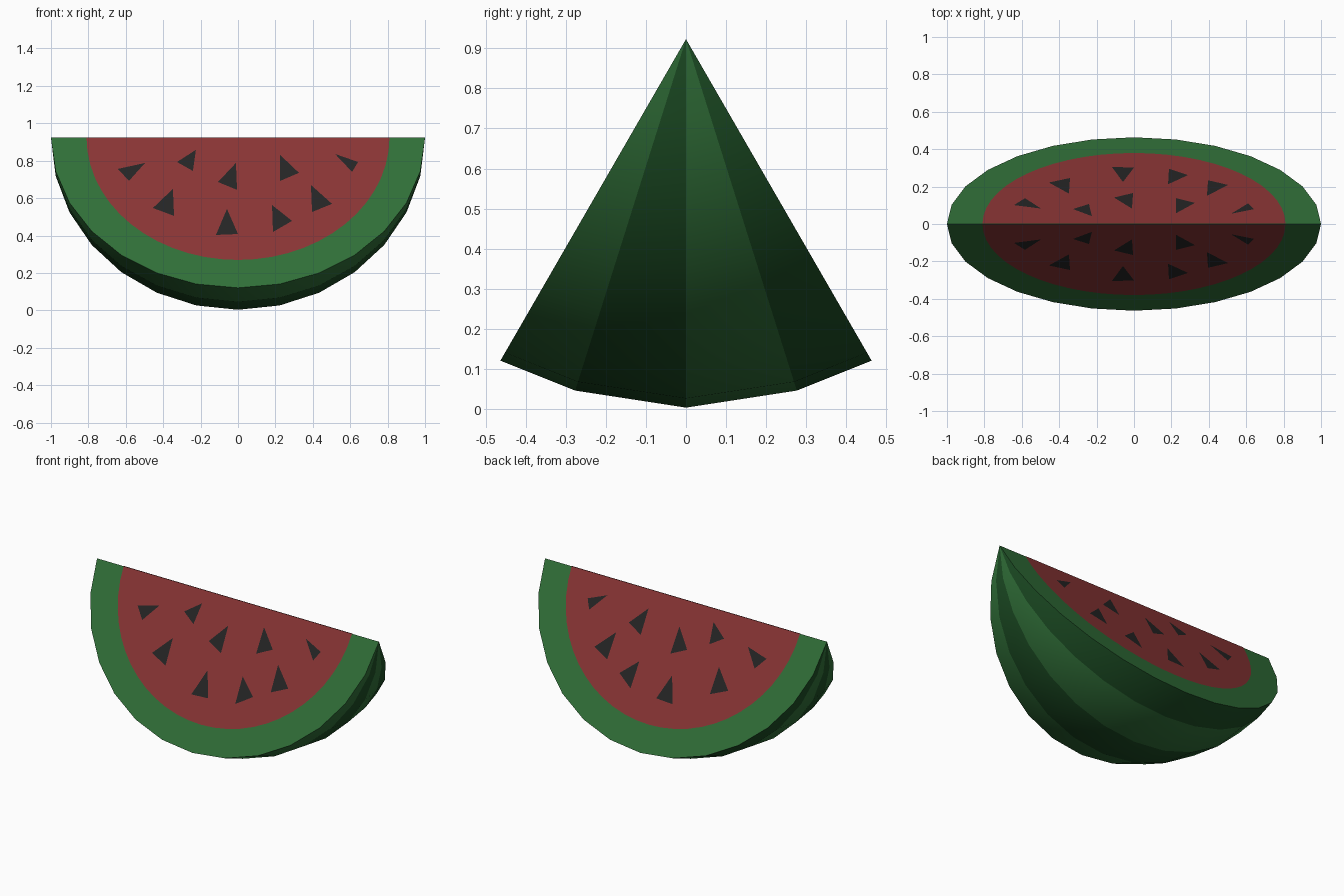
import bpy, bmesh
from math import sin, cos, pi, radians
from mathutils import Vector

if "Cube" in bpy.data.objects:
    bpy.data.objects.remove(bpy.data.objects["Cube"])

ZA = 0.923                      # height of the straight top edge
A = radians(30)                 # half opening angle of the wedge
NORMAL = Vector((0, -cos(A), sin(A)))


def material(name, rgb):
    m = bpy.data.materials.new(name)
    m.diffuse_color = (*rgb, 1)
    m.use_nodes = True
    m.node_tree.nodes["Principled BSDF"].inputs["Base Color"].default_value = m.diffuse_color
    return m


green = material("rind_green", (0.03, 0.16, 0.04))
dark = material("stripe_green", (0.012, 0.075, 0.018))
red = material("flesh_red", (0.25, 0.035, 0.035))
black = material("seed_black", (0.018, 0.018, 0.018))


def finish(name, bm, mats):
    me = bpy.data.meshes.new(name)
    bm.to_mesh(me)
    bm.free()
    for m in mats:
        me.materials.append(m)
    ob = bpy.data.objects.new(name, me)
    bpy.context.collection.objects.link(ob)
    return ob


def on_cut(x, s, lift):
    """Point on the front cut face, s measured from the top edge."""
    return Vector((x, -s * sin(A), ZA - s * cos(A))) + NORMAL * lift


def add_cut_face(bm, points):
    f = bm.faces.new([bm.verts.new(p) for p in points])
    f.normal_update()
    if f.normal.dot(NORMAL) < 0:
        f.normal_flip()


def mirror_back(ob):
    mod = ob.modifiers.new("mirror", 'MIRROR')
    mod.use_axis = (False, True, False)
    mod.use_mirror_merge = False


# Rind: four striped strips of a faceted ball, closed by two flat cuts
N = 14
ribs = [(-30, 0.927), (-17.5, 0.92), (0, 0.92), (17.5, 0.92), (30, 0.927)]
bm = bmesh.new()
tips = [bm.verts.new((x, 0, ZA)) for x in (-1, 1)]
rows = []
for deg, r in ribs:
    a = radians(deg)
    row = [tips[0]]
    for i in range(1, N):
        t = pi * i / N
        s = r * sin(t)
        row.append(bm.verts.new((-cos(t), s * sin(a), ZA - s * cos(a))))
    rows.append(row + [tips[1]])
for k in range(4):
    for i in range(N):
        quad = [rows[k][i], rows[k + 1][i], rows[k + 1][i + 1], rows[k][i + 1]]
        f = bm.faces.new(list(dict.fromkeys(quad)))
        f.material_index = k % 2
        f.smooth = True
bm.faces.new(rows[0])
bm.faces.new(rows[-1])
bmesh.ops.recalc_face_normals(bm, faces=bm.faces)
finish("rind", bm, [green, dark])

# Flesh: half ellipse lying on each cut
bm = bmesh.new()
M = 28
add_cut_face(bm, [on_cut(-0.81 * cos(pi * i / M), 0.756 * sin(pi * i / M), 0.002)
                  for i in range(M + 1)])
mirror_back(finish("flesh", bm, [red]))

# Seeds: flat triangles given as x, z pairs seen from the front
seeds = [
    (-.642, .754, -.497, .786, -.583, .690),
    (-.326, .791, -.225, .856, -.241, .743),
    (-.107, .684, -.011, .786, -.005, .642),
    (.225, .829, .326, .733, .225, .690),
    (.519, .834, .642, .791, .610, .738),
    (-.455, .545, -.348, .647, -.342, .503),
    (-.059, .540, -.118, .401, 0, .406),
    (.182, .561, .289, .476, .187, .417),
    (.390, .668, .503, .567, .396, .524),
]
bm = bmesh.new()
for s in seeds:
    add_cut_face(bm, [on_cut(s[i], (ZA - s[i + 1]) / cos(A), 0.004) for i in (0, 2, 4)])
mirror_back(finish("seeds", bm, [black]))
